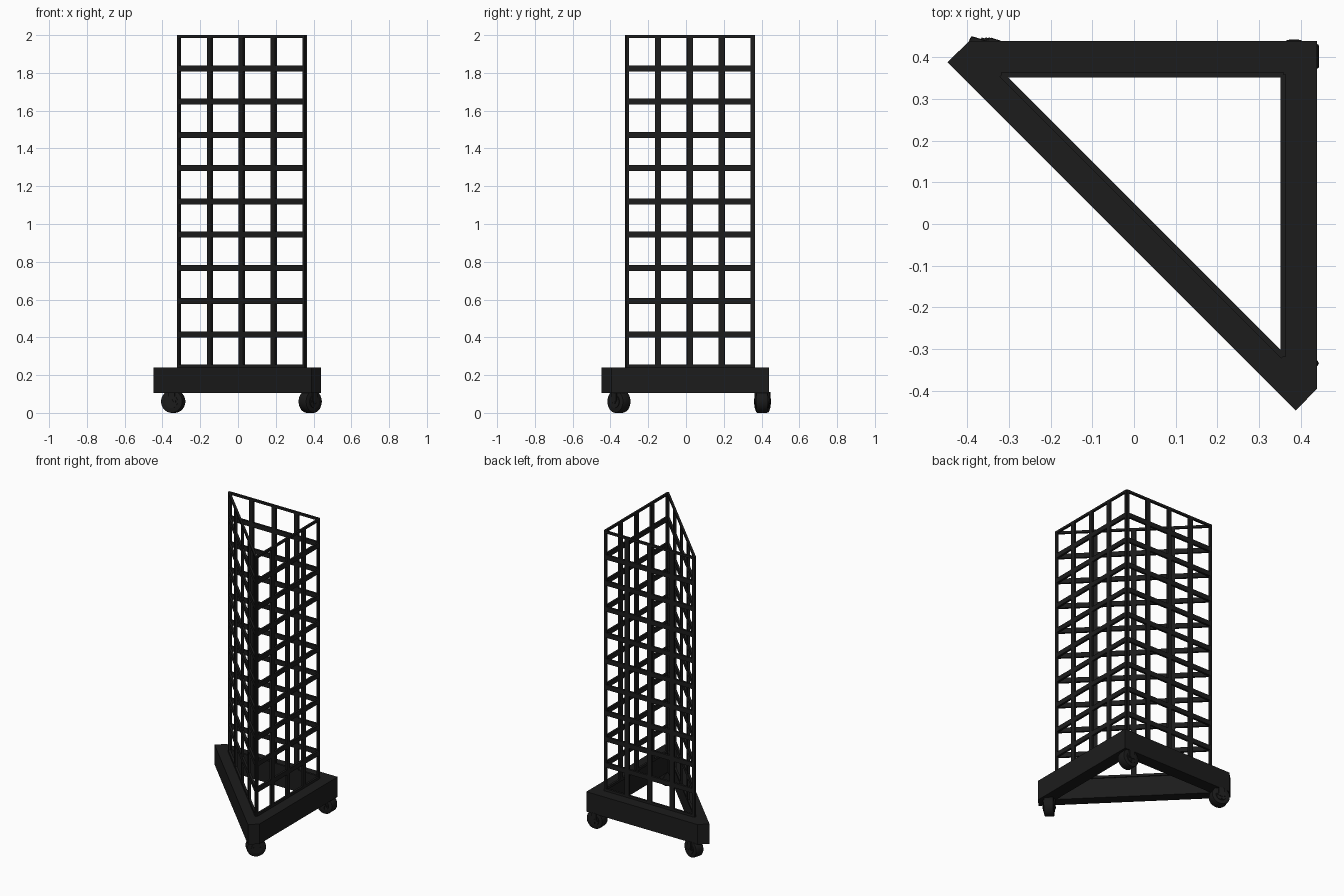
import bpy, bmesh, math
from mathutils import Matrix, Vector

if "Cube" in bpy.data.objects:
    bpy.data.objects.remove(bpy.data.objects["Cube"])


def material(name, v):
    m = bpy.data.materials.new(name)
    m.diffuse_color = (v, v, v, 1)
    m.use_nodes = True
    m.node_tree.nodes["Principled BSDF"].inputs["Base Color"].default_value = m.diffuse_color
    return m


BLACK = material("matte black", 0.0115)
RUBBER = material("dark rubber", 0.0105)


def make_object(name, bm, mat):
    bmesh.ops.recalc_face_normals(bm, faces=bm.faces)
    me = bpy.data.meshes.new(name)
    bm.to_mesh(me)
    bm.free()
    me.materials.append(mat)
    ob = bpy.data.objects.new(name, me)
    bpy.context.collection.objects.link(ob)
    return ob


# Base: three mitred beams around an open triangle
Z0, Z1 = 0.105, 0.24
A, B, C = (0.357, 0.357), (-0.317, 0.357), (0.357, -0.317)   # inner corners
OUT, CH = 0.439, -0.395                                      # outer edge, end chamfer


def beam(name, pts):
    bm = bmesh.new()
    f = bm.faces.new([bm.verts.new((x, y, Z0)) for x, y in pts])
    r = bmesh.ops.extrude_face_region(bm, geom=[f], use_keep_orig=True)
    vs = [g for g in r["geom"] if isinstance(g, bmesh.types.BMVert)]
    bmesh.ops.translate(bm, vec=(0, 0, Z1 - Z0), verts=vs)
    make_object(name, bm, BLACK)


beam("back_base_beam", [(CH, OUT), (OUT, OUT), A, B])
beam("right_base_beam", [(OUT, OUT), (OUT, CH), C, A])
beam("diagonal_base_beam", [(-0.447, 0.388), (0.388, -0.447), (OUT, CH), C, B, (CH, OUT)])


# Lattice panels: grid cells inset, opened and thickened
def lattice(name, p, q, cols=4, rows=10, half=0.0225):
    p, q = Vector((*p, 0)), Vector((*q, 0))
    bm = bmesh.new()
    v = [[bm.verts.new(p.lerp(q, i / cols) + Vector((0, 0, Z1 + (2 - Z1) * j / rows)))
          for i in range(cols + 1)] for j in range(rows + 1)]
    cells = [bm.faces.new((v[j][i], v[j][i + 1], v[j + 1][i + 1], v[j + 1][i]))
             for j in range(rows) for i in range(cols)]
    bm.normal_update()
    bmesh.ops.inset_individual(bm, faces=cells, thickness=half)
    bmesh.ops.delete(bm, geom=cells, context="FACES")
    for w in bm.verts:                       # slimmer top rail
        if 1.95 < w.co.z < 1.99:
            w.co.z = 1.985
    ob = make_object(name, bm, BLACK)
    s = ob.modifiers.new("thickness", "SOLIDIFY")
    s.thickness, s.offset = 0.014, 0


K, L, M = (0.358, 0.358), (-0.318, 0.358), (0.358, -0.318)
lattice("back_lattice", K, L)
lattice("right_lattice", M, K)
lattice("diagonal_lattice", L, M)


# Casters
def disc(bm, r, depth, mat, seg=24):
    bmesh.ops.create_cone(bm, cap_ends=True, segments=seg, radius1=r, radius2=r,
                          depth=depth, matrix=mat)


def box(bm, size, mat):
    bmesh.ops.create_cube(bm, size=1, matrix=mat @ Matrix.Diagonal((*size, 1)))


def caster(name, x, y, angle):
    place = Matrix.Translation((x, y, 0.06)) @ Matrix.Rotation(angle, 4, "Z")
    axle = place @ Matrix.Rotation(math.pi / 2, 4, "X")
    # tyre with rounded shoulders
    bm = bmesh.new()
    disc(bm, 0.06, 0.06, axle, 32)
    rim = [e for e in bm.edges if any(len(f.verts) > 4 for f in e.link_faces)]
    bmesh.ops.bevel(bm, geom=rim, offset=0.006, segments=2, affect="EDGES", profile=0.5)
    parts = [make_object(name + "_wheel", bm, RUBBER)]
    # hub, crossed spokes and axle
    bm = bmesh.new()
    disc(bm, 0.034, 0.068, axle)
    disc(bm, 0.012, 0.08, axle, 12)
    for s in (0.05, 0.012):
        box(bm, (s, 0.062 - s, 0.074), axle)
    parts.append(make_object(name + "_hub", bm, BLACK))
    # fork cheeks and swivel
    bm = bmesh.new()
    for side in (-1, 1):
        box(bm, (0.036, 0.008, 0.05), place @ Matrix.Translation((0, side * 0.035, 0.025)))
    disc(bm, 0.034, 0.016, place @ Matrix.Translation((0, 0, 0.044)))
    parts.append(make_object(name + "_fork", bm, BLACK))
    bpy.ops.object.select_all(action="DESELECT")
    for ob in parts:
        ob.select_set(True)
    bpy.context.view_layer.objects.active = parts[0]
    bpy.ops.object.shade_smooth_by_angle(angle=math.radians(35))


caster("back_left_caster", -0.343, 0.405, math.radians(-17))
caster("back_right_caster", 0.384, 0.402, 0)
caster("front_right_caster", 0.382, -0.355, math.radians(45))
